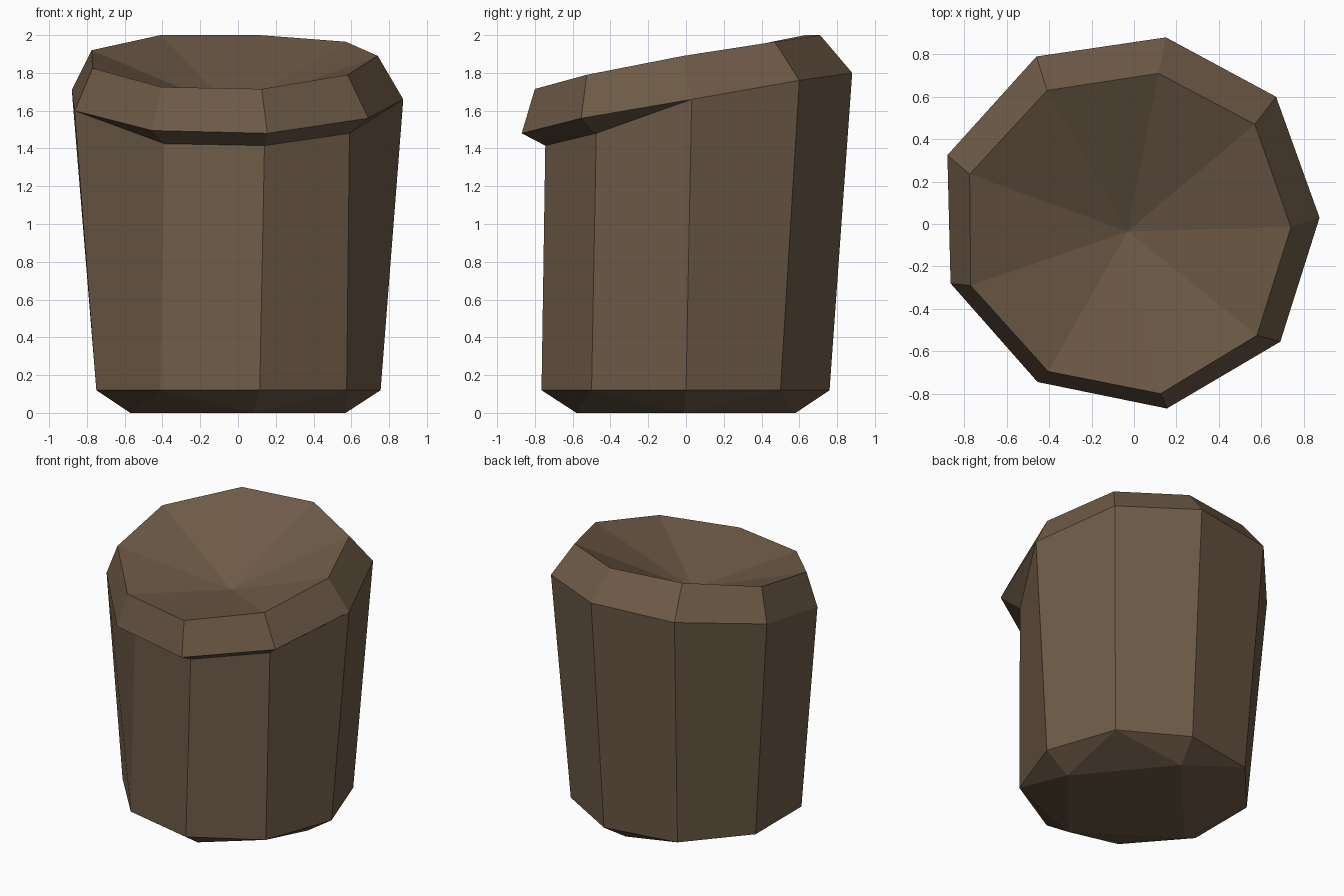
import bpy
import bmesh

cube = bpy.data.objects.get("Cube")
if cube:
    bpy.data.objects.remove(cube, do_unlink=True)

# One flat bark colour
bark = bpy.data.materials.new("bark_brown")
colour = (0.156, 0.104, 0.063, 1.0)
bark.use_nodes = True
bark.diffuse_color = colour
shader = next(n for n in bark.node_tree.nodes if n.type == "BSDF_PRINCIPLED")
shader.inputs["Base Color"].default_value = colour
shader.inputs["Roughness"].default_value = 0.9

bm = bmesh.new()


def add_ring(points):
    """Create the vertices of one nine-sided ring."""
    return [bm.verts.new(p) for p in points]


def join_rings(lower, upper):
    """Bridge two rings, skipping or collapsing faces where vertices are shared."""
    count = len(lower)
    for i in range(count):
        j = (i + 1) % count
        corners = list(dict.fromkeys((lower[i], lower[j], upper[j], upper[i])))
        if len(corners) > 2:
            bm.faces.new(corners)


# Sloping outer edge of the rim, clockwise from the back
rim = add_ring([
    (0.15, 0.88, 1.8), (0.67, 0.6, 1.76), (0.875, 0.03, 1.66),
    (0.69, -0.555, 1.56), (0.155, -0.87, 1.48), (-0.455, -0.745, 1.495),
    (-0.865, -0.28, 1.6), (-0.88, 0.325, 1.71), (-0.46, 0.79, 1.785)])

# Bevelled inner edge of the rim
lip = add_ring([
    (0.115, 0.71, 2.0), (0.57, 0.47, 1.965), (0.74, -0.015, 1.89),
    (0.58, -0.525, 1.79), (0.125, -0.8, 1.715), (-0.405, -0.695, 1.725),
    (-0.77, -0.29, 1.825), (-0.775, 0.235, 1.92), (-0.41, 0.63, 2.0)])

# Neck shares the rim vertices, except at the front where the rim overhangs
neck = list(rim)
neck[3:6] = add_ring([
    (0.59, -0.475, 1.48), (0.14, -0.745, 1.415), (-0.39, -0.63, 1.425)])

# Foot of the body
foot_z = 0.12
foot = add_ring([(x, y, foot_z) for x, y in (
    (0.13, 0.76), (0.58, 0.5), (0.755, 0), (0.575, -0.5), (0.115, -0.765),
    (-0.41, -0.65), (-0.75, -0.26), (-0.75, 0.27), (-0.4, 0.67))])

join_rings(foot, neck)
join_rings(neck, rim)
join_rings(rim, lip)

# Sunken top, a shallow cone
hollow = bm.verts.new((-0.03, -0.035, 1.605))
for a, b in zip(lip, lip[1:] + lip[:1]):
    bm.faces.new((a, b, hollow))

# Four-cornered base, wrapped up to the foot ring by a hull
base = add_ring([(0.57, -0.01, 0), (0.08, 0.58, 0), (-0.57, -0.15, 0), (0.08, -0.58, 0)])
bmesh.ops.convex_hull(bm, input=foot + base)
caps = [f for f in bm.faces if all(abs(v.co.z - foot_z) < 0.001 for v in f.verts)]
bmesh.ops.delete(bm, geom=caps, context="FACES")
loose = [e for e in bm.edges if not e.link_faces]
bmesh.ops.delete(bm, geom=loose, context="EDGES")
bmesh.ops.recalc_face_normals(bm, faces=bm.faces[:])

mesh = bpy.data.meshes.new("stump")
bm.to_mesh(mesh)
bm.free()
mesh.materials.append(bark)
stump = bpy.data.objects.new("stump", mesh)
bpy.context.collection.objects.link(stump)
